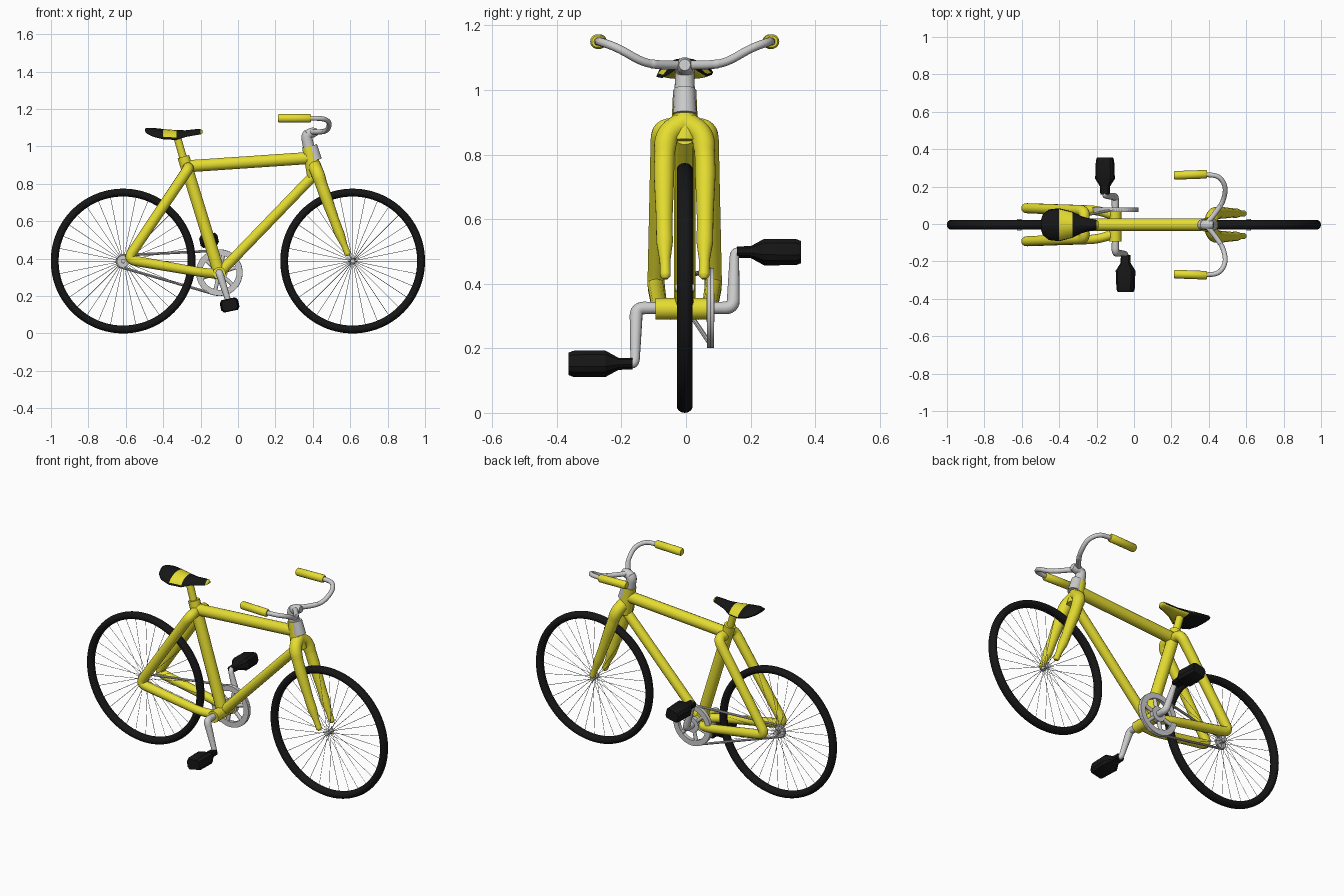
import bpy, bmesh
from math import sin, cos, pi, acos, atan2, radians
from mathutils import Vector

if "Cube" in bpy.data.objects:
    bpy.data.objects.remove(bpy.data.objects["Cube"])


def material(name, rgb):
    m = bpy.data.materials.new(name)
    m.diffuse_color = (*rgb, 1)
    m.use_nodes = True
    m.node_tree.nodes["Principled BSDF"].inputs["Base Color"].default_value = m.diffuse_color
    return m


YELLOW = material("yellow_paint", (0.78, 0.72, 0.03))
BLACK = material("black_rubber", (0.008, 0.008, 0.008))
Y0 = -0.004                      # centre plane of the bicycle


def fillet(path, r):
    """Round the inner corners of a path of (point, radius)."""
    pts = [(Vector(p), w) for p, w in path]
    if r <= 0 or len(pts) < 3:
        return pts
    out = [pts[0]]
    for (a, _), (b, w), (c, _) in zip(pts, pts[1:], pts[2:]):
        p = b + (a - b).normalized() * min(r, (a - b).length * 0.49)
        q = b + (c - b).normalized() * min(r, (c - b).length * 0.49)
        for i in range(7):
            t = i / 6
            out.append((p * (1 - t) ** 2 + b * 2 * t * (1 - t) + q * t * t, w))
    return out + [pts[-1]]


def tube(name, paths, mat=None, r=0.0, closed=False, res=5):
    """Round tube swept along one or more paths, converted to a mesh."""
    cu = bpy.data.curves.new(name, 'CURVE')
    cu.dimensions = '3D'
    cu.bevel_depth = 1.0
    cu.bevel_resolution = res
    cu.use_fill_caps = True
    for path in paths:
        pts = fillet(path, r)
        sp = cu.splines.new('POLY')
        sp.points.add(len(pts) - 1)
        for p, (co, w) in zip(sp.points, pts):
            p.co = (co.x, co.y + Y0, co.z, 1)
            p.radius = w
        sp.use_cyclic_u = closed
    ob = bpy.data.objects.new(name, cu)
    bpy.context.collection.objects.link(ob)
    return finish(ob, mat, True)


def finish(ob, mat, convert=False, angle=40):
    bpy.ops.object.select_all(action='DESELECT')
    bpy.context.view_layer.objects.active = ob
    ob.select_set(True)
    if convert:
        bpy.ops.object.convert(target='MESH')
        ob = bpy.context.object
    if mat:
        ob.data.materials.append(mat)
    bpy.ops.object.shade_smooth_by_angle(angle=radians(angle))
    return ob


def loft(name, rings, mat=None, closed=False, angle=40):
    """Skin between equal-sized rings of points."""
    bm = bmesh.new()
    vs = [[bm.verts.new((x, y + Y0, z)) for x, y, z in ring] for ring in rings]
    n = len(vs[0])
    for a, b in zip(vs, vs[1:] + (vs[:1] if closed else [])):
        for j in range(n):
            k = (j + 1) % n
            bm.faces.new((a[j], a[k], b[k], b[j]))
    if not closed:
        bm.faces.new(vs[0])
        bm.faces.new(vs[-1])
    bmesh.ops.recalc_face_normals(bm, faces=bm.faces)
    me = bpy.data.meshes.new(name)
    bm.to_mesh(me)
    bm.free()
    ob = bpy.data.objects.new(name, me)
    bpy.context.collection.objects.link(ob)
    return finish(ob, mat, angle=angle)


def lathe(name, cx, cz, profile, mat=None, n=64):
    """Turn a closed (radius, y) profile about the y direction."""
    rings = [[(cx + r * cos(2 * pi * i / n), y, cz + r * sin(2 * pi * i / n))
              for r, y in profile] for i in range(n)]
    return loft(name, rings, mat, closed=True)


def straight(a, b, ra, rb=None):
    return [(a, ra), (b, rb or ra)]


# Wheels: tyre, spokes, hub
for name, wx in (("rear", -0.614), ("front", 0.613)):
    prof = [(0.366 + 0.021 * cos(a), 0.025 * sin(a)) for a in [2 * pi * i / 14 for i in range(14)]]
    lathe(name + "_tyre", wx, 0.387, prof, BLACK, 96)
    spokes = []
    for i in range(32):
        a, y = 2 * pi * i / 32, 0.018 * (-1) ** i
        spokes.append(straight((wx + 0.01 * cos(a), y, 0.387 + 0.01 * sin(a)),
                               (wx + 0.355 * cos(a), 0, 0.387 + 0.355 * sin(a)), 0.0013))
    tube(name + "_spokes", spokes, res=0)
    tube(name + "_hub", [straight((wx, -0.03, 0.387), (wx, 0.03, 0.387), 0.012)])

# Main frame tubes
BB = (-0.10, 0, 0.322)
tube("top_tube", [straight((-0.28, 0, 0.893), (0.385, 0, 0.938), 0.033)], YELLOW)
tube("down_tube", [straight((0.41, 0, 0.85), BB, 0.028)], YELLOW)
tube("seat_tube", [straight((-0.292, 0, 0.945), BB, 0.033)], YELLOW)
tube("seat_post", [straight((-0.285, 0, 0.91), (-0.328, 0, 1.06), 0.021)], YELLOW)
tube("bottom_bracket", [straight((-0.1, -0.09, 0.322), (-0.1, 0.09, 0.322), 0.034)], YELLOW)
tube("head_tube", [straight((0.377, 0, 1.0), (0.412, 0, 0.84), 0.036, 0.043)], YELLOW)
tube("head_sleeve", [straight((0.391, 0, 1.003), (0.413, 0, 0.925), 0.033, 0.037)])

# Stays and fork legs, both sides
for side, s in (("left", -1), ("right", 1)):
    tube(side + "_stays", [[((-0.27, 0, 0.885), 0.031), ((-0.262, s * 0.076, 0.885), 0.029),
                            ((-0.592, s * 0.089, 0.395), 0.027), ((-0.2, s * 0.078, 0.327), 0.025),
                            ((-0.09, s * 0.045, 0.315), 0.027)]], YELLOW, r=0.045)
    tube(side + "_fork_leg", [[((0.405, 0, 0.90), 0.038), ((0.423, s * 0.058, 0.865), 0.035),
                               ((0.455, s * 0.064, 0.77), 0.032), ((0.53, s * 0.063, 0.565), 0.026),
                               ((0.583, s * 0.06, 0.435), 0.017), ((0.59, s * 0.06, 0.415), 0.008)]],
         YELLOW, r=0.04)

# Stem and handlebar with grips
tube("stem", [[((0.38, 0, 0.99), 0.032), ((0.365, 0, 1.055), 0.03), ((0.385, 0, 1.072), 0.027),
               ((0.425, 0, 1.078), 0.018)]], r=0.02)
half = [((0.385, 0, 1.077), 0.016), ((0.445, 0.075, 1.077), 0.014), ((0.48, 0.13, 1.085), 0.013),
        ((0.492, 0.205, 1.13), 0.013), ((0.455, 0.262, 1.15), 0.013), ((0.385, 0.268, 1.15), 0.013)]
tube("handlebar", [[((x, s * y, z), w) for (x, y, z), w in half] for s in (-1, 1)], r=0.06)
for side, s in (("left", -1), ("right", 1)):
    tube(side + "_grip", [[((0.213, s * 0.264, 1.15), 0.018), ((0.219, s * 0.264, 1.15), 0.023),
                           ((0.385, s * 0.27, 1.15), 0.023), ((0.391, s * 0.27, 1.15), 0.018)]], YELLOW)

# Saddle: lofted sections (x, half width, top, bottom) with drooping sides
sections = [(-0.498, 0.025, 1.094, 1.082), (-0.488, 0.055, 1.099, 1.068), (-0.455, 0.082, 1.099, 1.052),
            (-0.40, 0.088, 1.093, 1.038), (-0.33, 0.07, 1.087, 1.034), (-0.28, 0.045, 1.086, 1.05),
            (-0.225, 0.031, 1.092, 1.06), (-0.20, 0.026, 1.092, 1.064), (-0.19, 0.015, 1.086, 1.07)]
N = 20
rings = []
for x, w, top, bot in sections:
    ring = []
    for i in range(N):
        a = 2 * pi * i / N
        droop = (top - bot) * 0.45 * cos(a) ** 2
        z = (top + bot) / 2 + (top - bot) / 2 * sin(a)
        ring.append((x, w * cos(a), z - droop * (1 if sin(a) > 0 else 0.45)))
    rings.append(ring)
saddle = loft("saddle", rings, BLACK, angle=60)
saddle.data.materials.append(YELLOW)
for p in saddle.data.polygons:
    c = p.center
    band = -0.40 < c.x < -0.33 and p.normal.z > 0.3 and abs(c.y - Y0) < 0.07
    under = c.x > -0.33 and p.normal.z < -0.4
    if band or under or c.x > -0.21:
        p.material_index = 1

# Cranks and pedals: opposite sides, opposite directions
for side, s in (("left", -1), ("right", 1)):
    px, pz = -0.1 - s * 0.055, 0.325 + s * 0.173
    tube(side + "_crank", [[((-0.1, s * 0.07, 0.325), 0.018), ((-0.1, s * 0.15, 0.325), 0.02),
                            ((px, s * 0.154, pz), 0.015), ((px, s * 0.175, pz), 0.013)]], r=0.025)
    rings = []
    for y, hw, hh in ((0.162, 0.024, 0.014), (0.205, 0.026, 0.015), (0.246, 0.05, 0.034),
                      (0.345, 0.046, 0.034), (0.36, 0.04, 0.029)):
        pts = [(hw, -0.55 * hh), (hw, 0.55 * hh), (0.75 * hw, hh), (-0.75 * hw, hh),
               (-hw, 0.55 * hh), (-hw, -0.55 * hh), (-0.75 * hw, -hh), (0.75 * hw, -hh)]
        t = radians(12)
        rings.append([(px + u * cos(t) - v * sin(t), s * y, pz + u * sin(t) + v * cos(t)) for u, v in pts])
    loft(side + "_pedal", rings, BLACK, angle=30)

# Chainring with six arms
cx, cz, cy = -0.1, 0.325, 0.08
lathe("chainring", cx, cz, [(0.092, cy - 0.011), (0.124, cy - 0.011), (0.124, cy + 0.011), (0.092, cy + 0.011)])
lathe("chainring_hub", cx, cz, [(0.012, cy - 0.012), (0.044, cy - 0.012), (0.044, cy + 0.012), (0.012, cy + 0.012)], n=32)
tube("chainring_arms", [straight((cx + 0.03 * cos(a), cy, cz + 0.03 * sin(a)),
                                 (cx + 0.1 * cos(a), cy, cz + 0.1 * sin(a)), 0.011)
                        for a in [pi / 3 * i + 0.3 for i in range(6)]], res=3)

# Rear sprocket and chain, which slants in to the wheel hub
sx, sz, sy, R, r = -0.614, 0.385, -0.015, 0.118, 0.033
lathe("sprocket", sx, sz, [(0.01, sy - 0.006), (0.03, sy - 0.006), (0.03, sy + 0.006), (0.01, sy + 0.006)], n=24)
phi = atan2(sz - cz, sx - cx)
off = acos((R - r) / Vector((sx - cx, sz - cz)).length)
loop = []
for i in range(33):
    a = phi + off + (2 * pi - 2 * off) * i / 32
    loop.append(((cx + R * cos(a), cy, cz + R * sin(a)), 0.007))
for i in range(13):
    a = phi - off + 2 * off * i / 12
    loop.append(((sx + r * cos(a), sy, sz + r * sin(a)), 0.007))
tube("chain", [loop], closed=True, res=2)
